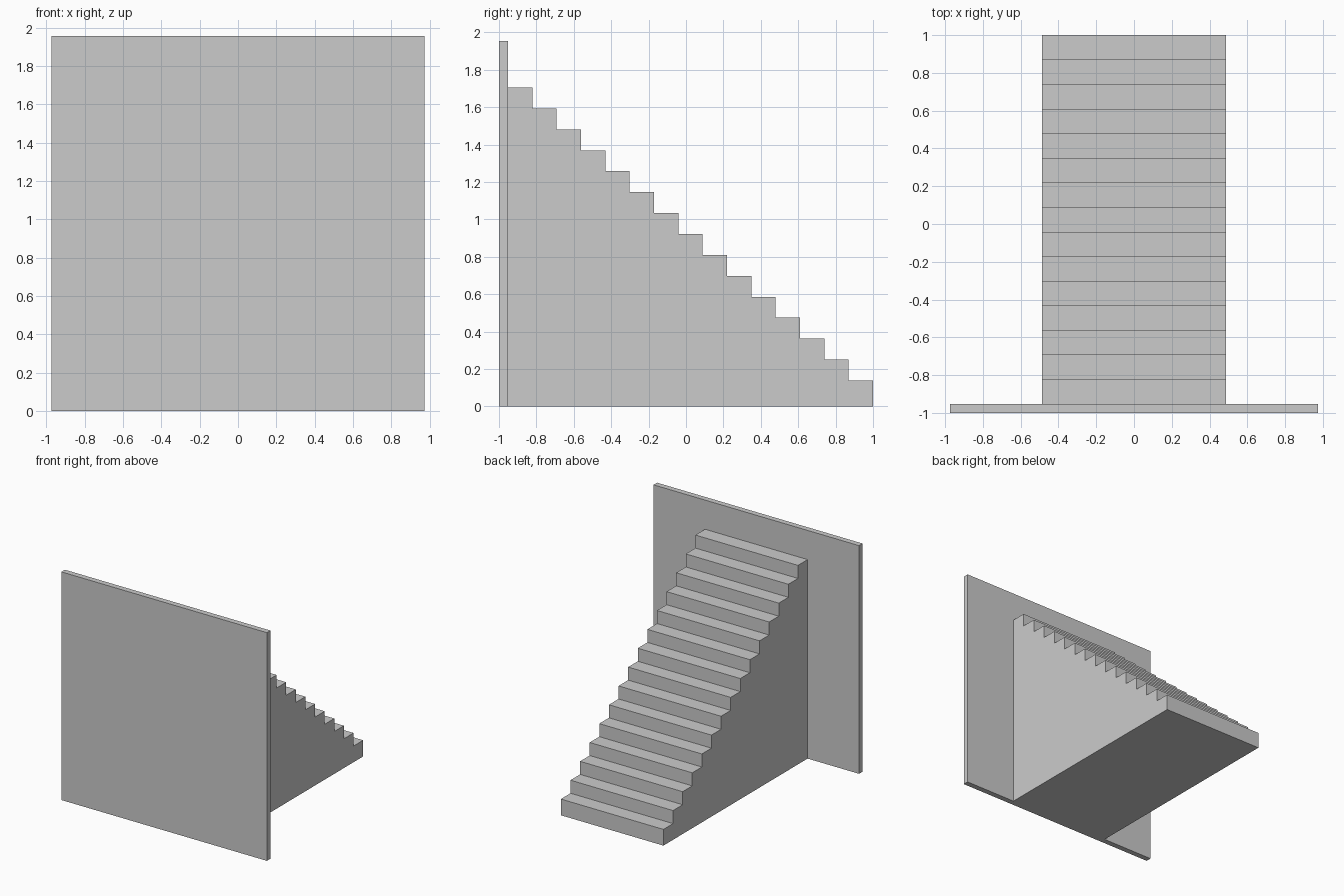
import bpy
import bmesh

if "Cube" in bpy.data.objects:
    bpy.data.objects.remove(bpy.data.objects["Cube"])

STEPS = 15
WALL_BACK, WALL_FACE = -1.0, -0.952
STAIR_END = 1.0
FIRST_TOP, LAST_TOP = 0.139, 1.705


def extrude_profile(name, profile, half_width):
    """Extrude a closed (y, z) profile symmetrically along x."""
    bm = bmesh.new()
    face = bm.faces.new([bm.verts.new((-half_width, y, z)) for y, z in profile])
    result = bmesh.ops.extrude_face_region(bm, geom=[face])
    moved = [v for v in result["geom"] if isinstance(v, bmesh.types.BMVert)]
    bmesh.ops.translate(bm, verts=moved, vec=(2 * half_width, 0, 0))
    bmesh.ops.recalc_face_normals(bm, faces=bm.faces)
    mesh = bpy.data.meshes.new(name)
    bm.to_mesh(mesh)
    bm.free()
    obj = bpy.data.objects.new(name, mesh)
    bpy.context.collection.objects.link(obj)
    return obj


# Upright wall at the front
extrude_profile("wall", [(WALL_BACK, 0), (WALL_FACE, 0),
                         (WALL_FACE, 1.955), (WALL_BACK, 1.955)], 0.974)

# Solid staircase rising towards the wall
tread = (STAIR_END - WALL_FACE) / STEPS
rise = (LAST_TOP - FIRST_TOP) / (STEPS - 1)
profile = [(WALL_FACE, 0), (STAIR_END, 0)]
for i in range(STEPS):
    top = FIRST_TOP + i * rise
    profile += [(STAIR_END - i * tread, top), (STAIR_END - (i + 1) * tread, top)]
extrude_profile("staircase", profile, 0.486)
